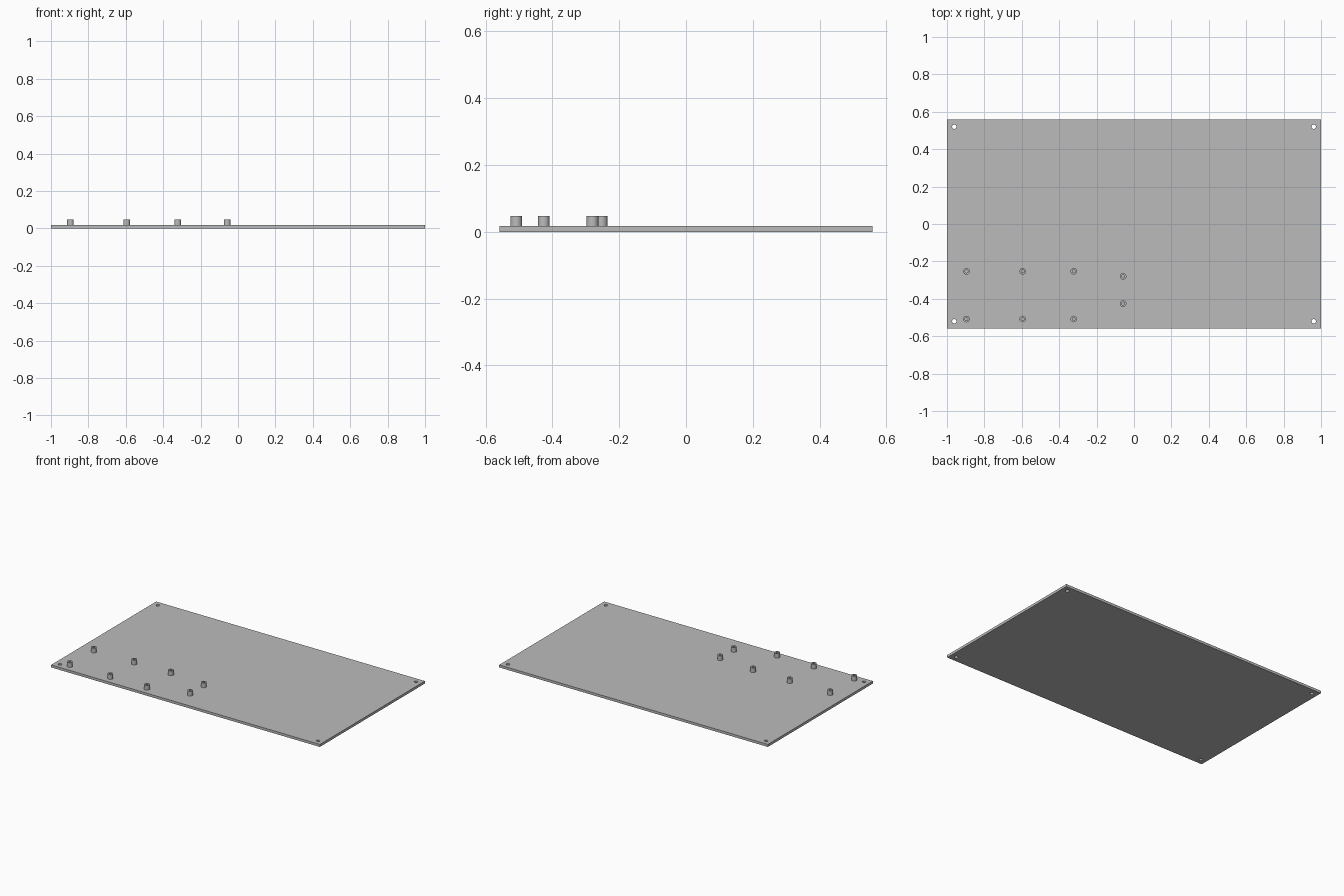
import bpy, bmesh, math

cube = bpy.data.objects.get("Cube")
if cube:
    bpy.data.objects.remove(cube, do_unlink=True)

# Single plain grey material
grey = bpy.data.materials.new("plain grey")
grey.use_nodes = True
colour = (0.5, 0.5, 0.5, 1)
grey.diffuse_color = colour
grey.node_tree.nodes["Principled BSDF"].inputs["Base Color"].default_value = colour

HALF_X, HALF_Y, THICK = 1.0, 0.558, 0.017
TOP = 0.048


def add_object(name, bm):
    mesh = bpy.data.meshes.new(name)
    bmesh.ops.recalc_face_normals(bm, faces=bm.faces)
    bm.to_mesh(mesh)
    bm.free()
    mesh.materials.append(grey)
    obj = bpy.data.objects.new(name, mesh)
    bpy.context.collection.objects.link(obj)
    return obj


def smooth(obj):
    bpy.ops.object.select_all(action='DESELECT')
    obj.select_set(True)
    bpy.context.view_layer.objects.active = obj
    bpy.ops.object.shade_smooth_by_angle(angle=math.radians(30))


def standoff(name, x, y, outer=0.0175, inner=0.008, sides=32):
    # Spin the closed wall section around the upright axis
    bm = bmesh.new()
    section = [(inner, THICK), (outer, THICK), (outer, TOP), (inner, TOP)]
    verts = [bm.verts.new((r, 0, z)) for r, z in section]
    edges = [bm.edges.new((verts[i], verts[i - 1])) for i in range(4)]
    bmesh.ops.spin(bm, geom=verts + edges, cent=(0, 0, 0), axis=(0, 0, 1),
                   angle=math.tau, steps=sides)
    bmesh.ops.remove_doubles(bm, verts=bm.verts, dist=0.0001)
    obj = add_object(name, bm)
    obj.location = (x, y, 0)
    smooth(obj)


# Base plate
bm = bmesh.new()
bmesh.ops.create_cube(bm, size=1)
bmesh.ops.scale(bm, vec=(2 * HALF_X, 2 * HALF_Y, THICK), verts=bm.verts)
bmesh.ops.translate(bm, vec=(0, 0, THICK / 2), verts=bm.verts)
plate = add_object("base_plate", bm)

# Corner screw holes, drilled through the plate
bm = bmesh.new()
for sx in (-1, 1):
    for sy in (-1, 1):
        ring = bmesh.ops.create_cone(bm, cap_ends=True, segments=32,
                                     radius1=0.0115, radius2=0.0115, depth=0.1)
        bmesh.ops.translate(bm, vec=(sx * 0.961, sy * 0.52, 0), verts=ring["verts"])
drill = add_object("hole_cutter", bm)
drill.hide_render = True
cut = plate.modifiers.new("corner holes", 'BOOLEAN')
cut.operation = 'DIFFERENCE'
cut.solver = 'EXACT'
cut.object = drill
bpy.context.view_layer.objects.active = plate
bpy.ops.object.modifier_apply(modifier=cut.name)
bpy.data.objects.remove(drill, do_unlink=True)
smooth(plate)

# Hollow standoffs in front and back pairs
pairs = [(-0.896, -0.508, -0.253), (-0.595, -0.508, -0.253),
         (-0.322, -0.508, -0.253), (-0.058, -0.426, -0.28)]
for i, (x, front, back) in enumerate(pairs, 1):
    standoff(f"front_standoff_{i}", x, front)
    standoff(f"back_standoff_{i}", x, back)
